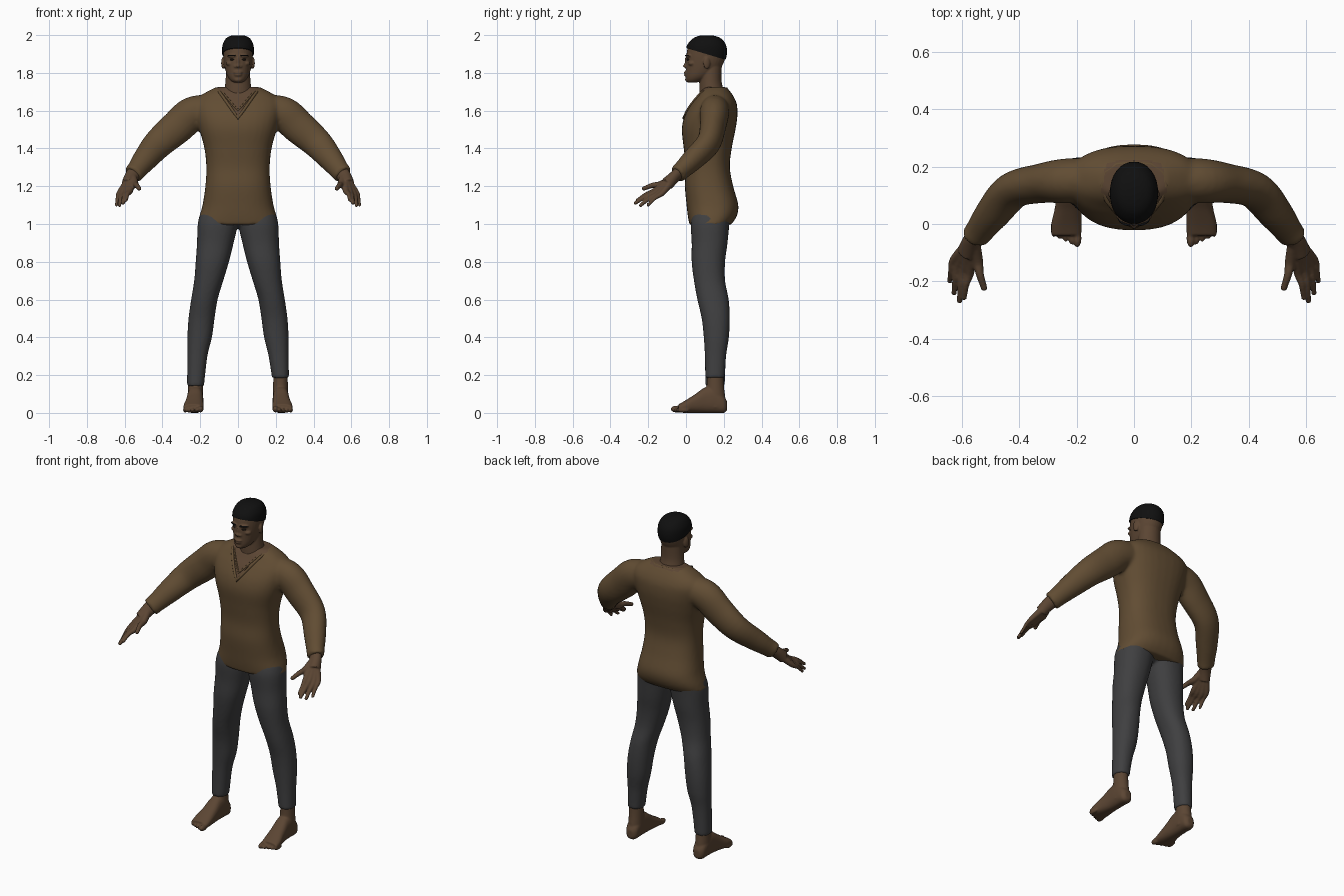
import bpy, bmesh, math
from mathutils import Vector, Matrix
from mathutils.bvhtree import BVHTree

cube = bpy.data.objects.get("Cube")
if cube:
    bpy.data.objects.remove(cube, do_unlink=True)


def material(name, rgb):
    m = bpy.data.materials.new(name)
    m.use_nodes = True
    m.diffuse_color = (*rgb, 1)
    m.node_tree.nodes["Principled BSDF"].inputs["Base Color"].default_value = (*rgb, 1)
    m.node_tree.nodes["Principled BSDF"].inputs["Roughness"].default_value = 0.8
    return m


SKIN = material("brown skin", (0.105, 0.06, 0.033))
SHIRT = material("brown knit", (0.12, 0.073, 0.033))
PANTS = material("charcoal cloth", (0.05, 0.05, 0.052))
HAIR = material("black hair", (0.005, 0.005, 0.005))
EYE = material("dark eye", (0.02, 0.014, 0.01))


def spline(rows, k=5):
    """Smooth interpolation through rows of numbers."""
    out = []
    for i in range(len(rows) - 1):
        a, b, c, d = (rows[max(0, min(len(rows) - 1, i + j))] for j in (-1, 0, 1, 2))
        for s in range(k):
            t = s / k
            out.append([q + 0.5 * t * (r - p + t * (2*p - 5*q + 4*r - w + t * (3*(q - r) + w - p)))
                        for p, q, r, w in zip(a, b, c, d)])
    return out + [list(rows[-1])]


def loft(bm, rings, p=2.0, n=32):
    """Skin superellipse rings given as (centre, u axis, v axis)."""
    def power(v):
        return math.copysign(abs(v) ** (2 / p), v)
    loops = []
    for c, u, v in rings:
        angles = [math.tau * i / n for i in range(n)]
        loops.append([bm.verts.new(c + u * power(math.cos(a)) + v * power(math.sin(a))) for a in angles])
    for a, b in zip(loops, loops[1:]):
        for i in range(n):
            j = (i + 1) % n
            bm.faces.new((a[i], a[j], b[j], b[i]))
    bm.faces.new(loops[0])
    bm.faces.new(loops[-1])


def column(bm, rows, p=2.0, side=1):
    """Upright form: rows of z, centre x, half width, front y, back y."""
    loft(bm, [(Vector((side * x, (f + b) / 2, z)), Vector((h, 0, 0)), Vector((0, (b - f) / 2, 0)))
              for z, x, h, f, b in spline(rows)], p)


def limb(bm, rows, side=1):
    """Bent tube: rows of x, y, z, front-view radius, depth radius."""
    pts = spline(rows)
    pos = [Vector((side * r[0], r[1], r[2])) for r in pts]
    rings = []
    for i, r in enumerate(pts):
        t = (pos[min(i + 1, len(pos) - 1)] - pos[max(i - 1, 0)]).normalized()
        u = t.cross(Vector((0, 1, 0))).normalized()
        rings.append((pos[i], u * r[3], u.cross(t) * r[4]))
    loft(bm, rings)


def ball(bm, c, r, turn=0.0):
    m = Matrix.Translation(c) @ Matrix.Rotation(turn, 4, 'Z') @ Matrix.Diagonal((*r, 1))
    bmesh.ops.create_uvsphere(bm, u_segments=20, v_segments=12, radius=1, matrix=m)


def finish(name, bm, mat, voxel=0, relax=3):
    """Turn the mesh into an object, fusing its overlapping forms if asked."""
    bmesh.ops.recalc_face_normals(bm, faces=bm.faces)
    me = bpy.data.meshes.new(name)
    bm.to_mesh(me)
    bm.free()
    ob = bpy.data.objects.new(name, me)
    bpy.context.collection.objects.link(ob)
    if voxel:
        mod = ob.modifiers.new("fuse", 'REMESH')
        mod.mode = 'VOXEL'
        mod.voxel_size = voxel
        mod = ob.modifiers.new("relax", 'SMOOTH')
        mod.iterations = relax
        dg = bpy.context.evaluated_depsgraph_get()
        ob.data = bpy.data.meshes.new_from_object(ob.evaluated_get(dg))
        ob.modifiers.clear()
    ob.data.materials.clear()
    ob.data.materials.append(mat)
    ob.data.shade_smooth()
    ob.data.set_sharp_from_angle(angle=math.radians(50))
    return ob


# Shirt: body and sleeves fused
bm = bmesh.new()
column(bm, [(0.995, 0, .216, .018, .238), (1.04, 0, .205, .01, .268), (1.1, 0, .188, .003, .277),
            (1.2, 0, .173, -.006, .25), (1.3, 0, .168, -.002, .232), (1.4, 0, .178, -.012, .242),
            (1.5, 0, .205, -.022, .262), (1.57, 0, .222, -.008, .272), (1.63, 0, .23, .025, .27),
            (1.67, 0, .21, .055, .255), (1.7, 0, .165, .075, .235), (1.725, 0, .115, .1, .215)], 2.4)
for s in (1, -1):
    limb(bm, [(.14, .155, 1.61, .075, .075), (.24, .15, 1.585, .09, .078), (.32, .142, 1.515, .09, .069),
              (.42, .118, 1.427, .08, .063), (.49, .04, 1.345, .066, .058), (.535, -.02, 1.287, .054, .048),
              (.557, -.047, 1.262, .053, .045)], s)
shirt = finish("shirt", bm, SHIRT, 0.01, 5)

# Bare skin inside the V neckline
shirt.data.materials.append(SKIN)
for f in shirt.data.polygons:
    c = f.center
    if c.z > 1.56 + 1.4 * abs(c.x) and c.y < 0.15 or c.z > 1.714 and abs(c.x) < 0.1:
        f.material_index = 1

# Collar bands laid on the shirt surface
bm = bmesh.new()
bm.from_mesh(shirt.data)
surface = BVHTree.FromBMesh(bm)
bm.free()
for name, tip, thick, grow in (("collar_outer", 1.56, .008, 1.0), ("collar_inner", 1.6, .005, .85)):
    pts = []
    for i in range(-4, 5):
        x = i / 4 * 0.095 * grow
        hit = surface.ray_cast(Vector((x, -1, tip + (1.695 - tip) * abs(i) / 4)), Vector((0, 1, 0)))[0]
        if hit:
            pts.append(hit)
    back = [(.112, .135, 1.716), (.1, .18, 1.717), (.06, .207, 1.716)]
    pts += [Vector((x * grow, y, z)) for x, y, z in back] + [Vector((0, .213, 1.716))]
    pts += [Vector((-x * grow, y, z)) for x, y, z in reversed(back)]
    cu = bpy.data.curves.new(name, 'CURVE')
    cu.dimensions = '3D'
    cu.bevel_depth = thick
    cu.bevel_resolution = 3
    sp = cu.splines.new('POLY')
    sp.points.add(len(pts) - 1)
    for point, co in zip(sp.points, pts):
        point.co = (*co, 1)
    sp.use_cyclic_u = True
    sp.use_smooth = True
    cu.materials.append(SHIRT)
    bpy.context.collection.objects.link(bpy.data.objects.new(name, cu))

# Trousers: two legs meeting under the shirt, hems at different heights
bm = bmesh.new()
for s, hem in ((1, .185), (-1, .143)):
    column(bm, [(1.06, .1, .098, .035, .24), (1.0, .107, .106, .025, .23), (.9, .12, .097, .03, .22),
                (.8, .136, .088, .03, .207), (.7, .155, .077, .042, .207), (.6, .178, .07, .06, .226),
                (.5, .193, .069, .083, .232), (.4, .203, .065, .094, .227), (.3, .215, .053, .1, .212),
                (hem, .225, .045, .102, .205)], 2.2, s)
ball(bm, (0, .13, 1.04), (.17, .09, .06))
finish("trousers", bm, PANTS, 0.009, 3)

# Feet with ankles and toes
for s, name in ((1, "left_foot"), (-1, "right_foot")):
    bm = bmesh.new()
    column(bm, [(.24, .225, .037, .112, .196), (.15, .225, .039, .11, .2),
                (.08, .225, .041, .1, .208), (.03, .225, .04, .1, .21)], 2, s)
    rows = [(.218, .225, .018, .015, .06), (.2, .225, .036, 0, .09), (.15, .226, .042, 0, .14),
            (.1, .227, .043, 0, .135), (.05, .23, .047, 0, .1), (0, .235, .053, 0, .068),
            (-.04, .236, .052, .002, .045)]
    loft(bm, [(Vector((s * x, y, (a + b) / 2)), Vector((h, 0, 0)), Vector((0, 0, (b - a) / 2)))
              for y, x, h, a, b in spline(rows)], 2.5)
    for i in range(5):
        r = 0.015 if i == 0 else 0.0105
        ball(bm, (s * (.198 + .0205 * i), -.05 + .009 * i, r + .005), (r, .032, r + .003))
    finish(name, bm, SKIN, 0.005, 3)

# Hands: wrist plus five fingers fused through the palm
wrist = Vector((.56, -.055, 1.255))
fingers = [((.545, -.13, 1.21), (.523, -.222, 1.188), .014),
           ((.572, -.165, 1.175), (.592, -.256, 1.127), .0115),
           ((.592, -.157, 1.168), (.608, -.267, 1.112), .012),
           ((.611, -.142, 1.163), (.627, -.24, 1.099), .0115),
           ((.627, -.124, 1.165), (.643, -.2, 1.1), .01)]
for s, name in ((1, "left_hand"), (-1, "right_hand")):
    bm = bmesh.new()
    limb(bm, [(.53, -.015, 1.29, .04, .036), (*wrist, .038, .03), (.585, -.1, 1.212, .032, .036)], s)
    for knuckle, tip, r in fingers:
        k, t = Vector(knuckle), Vector(tip)
        start = wrist.lerp(k, 0.25)
        bend = k.lerp(t, 0.5) + Vector((.003, 0, .006))
        limb(bm, [(*start, .022, .022), (*k, r + .005, r + .005), (*bend, r, r), (*t, r * .8, r * .8)], s)
        ball(bm, (s * t.x, t.y, t.z), (r * .85,) * 3)
    finish(name, bm, SKIN, 0.005, 2)

# Head with neck, nose, lips, brow ridges and ears
skull = [(1.75, 0, .026, .01, .06), (1.762, 0, .042, 0, .1), (1.785, 0, .057, -.002, .14),
         (1.82, 0, .068, -.001, .18), (1.86, 0, .075, 0, .202), (1.9, 0, .078, .003, .211),
         (1.94, 0, .076, .012, .206), (1.97, 0, .062, .036, .186), (1.985, 0, .044, .062, .16),
         (1.992, 0, .02, .09, .13)]
bm = bmesh.new()
column(bm, skull, 2.1)
column(bm, [(1.62, 0, .085, .07, .21), (1.7, 0, .073, .07, .2), (1.76, 0, .066, .072, .188),
            (1.84, 0, .062, .075, .19)])
ball(bm, (0, .002, 1.837), (.012, .019, .011))
ball(bm, (0, .004, 1.858), (.008, .012, .03))
ball(bm, (0, .002, 1.802), (.025, .015, .007))
ball(bm, (0, .003, 1.789), (.022, .014, .007))
ball(bm, (0, .01, 1.764), (.022, .015, .014))
for s in (1, -1):
    ball(bm, (s * .013, .004, 1.834), (.01, .011, .008))
    ball(bm, (s * .032, .011, 1.89), (.027, .011, .008), s * .4)
    ball(bm, (s * .045, .03, 1.85), (.02, .018, .013), s * .6)
    ball(bm, (s * .079, .11, 1.852), (.009, .019, .032), s * .3)
finish("head", bm, SKIN, 0.0045, 2)

# Short hair cap cut by a plane sloping down to the nape
bm = bmesh.new()
column(bm, [(z + .007, x, h + .006, f - .006, b + .006) for z, x, h, f, b in skull[3:]], 2.1)
cut = bmesh.ops.bisect_plane(bm, geom=bm.verts[:] + bm.edges[:] + bm.faces[:], plane_co=(0, 0, 1.932),
                             plane_no=(0, .3, 1), clear_inner=True)["geom_cut"]
bmesh.ops.holes_fill(bm, edges=[e for e in cut if isinstance(e, bmesh.types.BMEdge)], sides=0)
finish("hair", bm, HAIR)

# Eyes and eyebrows
for s, side in ((1, "left"), (-1, "right")):
    bm = bmesh.new()
    ball(bm, (s * .031, .012, 1.871), (.013, .008, .0055), s * .4)
    finish(side + "_eye", bm, EYE)
    bm = bmesh.new()
    ball(bm, (s * .034, .007, 1.892), (.023, .01, .004), s * .45)
    finish(side + "_eyebrow", bm, HAIR)
